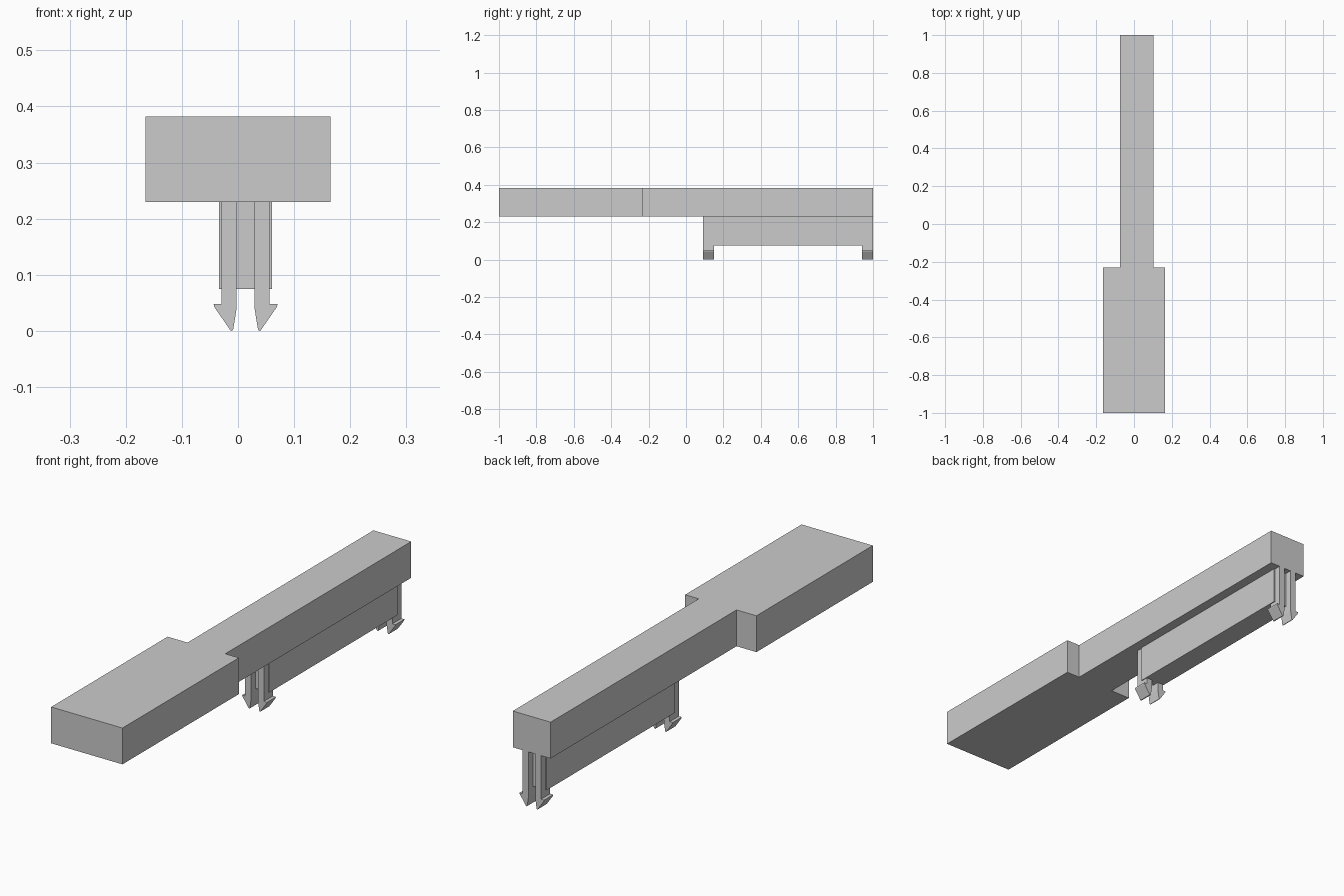
import bpy
import bmesh

if "Cube" in bpy.data.objects:
    bpy.data.objects.remove(bpy.data.objects["Cube"], do_unlink=True)

GREY = (0.6, 0.6, 0.6, 1.0)
grey = bpy.data.materials.new("plain_grey")
grey.use_nodes = True
grey.diffuse_color = GREY
grey.node_tree.nodes["Principled BSDF"].inputs["Base Color"].default_value = GREY


def extrude_outline(name, points, direction):
    """Make a solid by sweeping a closed planar outline along a direction."""
    bm = bmesh.new()
    face = bm.faces.new([bm.verts.new(p) for p in points])
    swept = bmesh.ops.extrude_face_region(bm, geom=[face])["geom"]
    verts = [g for g in swept if isinstance(g, bmesh.types.BMVert)]
    bmesh.ops.translate(bm, verts=verts, vec=direction)
    bmesh.ops.recalc_face_normals(bm, faces=bm.faces)
    mesh = bpy.data.meshes.new(name)
    bm.to_mesh(mesh)
    bm.free()
    mesh.materials.append(grey)
    obj = bpy.data.objects.new(name, mesh)
    bpy.context.collection.objects.link(obj)
    return obj


# Bar with a wide head and an offset narrow arm
BASE, TOP = 0.23, 0.382
HEAD, STEP = 0.165, -0.23
ARM_L, ARM_R = -0.073, 0.102
outline = [(-HEAD, -1), (HEAD, -1), (HEAD, STEP), (ARM_R, STEP),
           (ARM_R, 1), (ARM_L, 1), (ARM_L, STEP), (-HEAD, STEP)]
extrude_outline("bar", [(x, y, BASE) for x, y in outline], (0, 0, TOP - BASE))

# Rib under the arm, ending inside the snap clips
CENTRE, RIB_HALF, RIB_BOTTOM = 0.0135, 0.047, 0.075
rib = [(CENTRE - RIB_HALF, BASE), (CENTRE + RIB_HALF, BASE),
       (CENTRE + RIB_HALF, RIB_BOTTOM), (CENTRE - RIB_HALF, RIB_BOTTOM)]
extrude_outline("rib", [(x, 0.12, z) for x, z in rib], (0, 0.85, 0))

# Snap clips: mirrored pairs of barbed prongs at both ends of the rib
prong = [(0.016, BASE), (0.043, BASE), (0.043, 0.048), (0.057, 0.048),
         (0.056, 0.043), (0.027, 0.001), (0.024, 0.0), (0.022, 0.003),
         (0.016, 0.04)]
for place, start in (("front", 0.09), ("back", 0.94)):
    for side, sign in (("left", 1), ("right", -1)):
        extrude_outline(f"{place}_{side}_prong",
                        [(CENTRE + sign * x, start, z) for x, z in prong],
                        (0, 0.06, 0))
